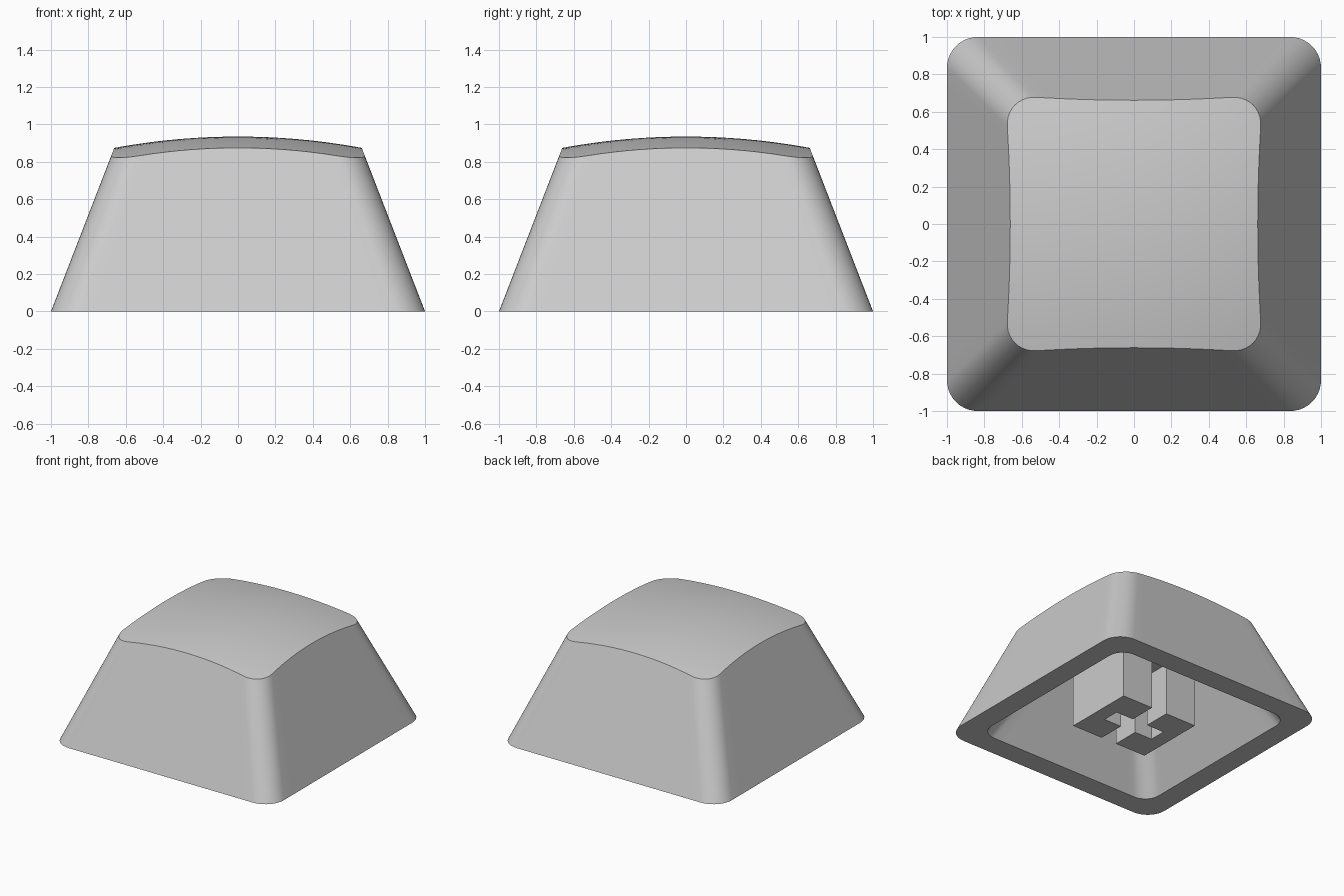
import bpy, bmesh, math

cube = bpy.data.objects.get("Cube")
if cube:
    bpy.data.objects.remove(cube, do_unlink=True)

SLOPE = 0.387      # inward lean of the outer walls per unit of height
CEILING = 0.62     # height of the flat underside of the top
SLOT_DEPTH = 0.43  # height of the slot's end inside the stem
DOME_TOP, DOME_RADIUS = 0.935, 3.65

grey = bpy.data.materials.new("light_grey_plastic")
grey.use_nodes = True
colour = (0.6, 0.6, 0.6, 1)
grey.diffuse_color = colour
grey.node_tree.nodes["Principled BSDF"].inputs["Base Color"].default_value = colour


def dome(x, y):
    return DOME_TOP - DOME_RADIUS + math.sqrt(DOME_RADIUS ** 2 - x * x - y * y)


def rounded_square(half, radius, corner_steps=10, side_steps=16):
    """Outline points, counter-clockwise, with subdivided straight sides."""
    pts = []
    c = half - radius
    for quarter in range(4):
        a0 = quarter * math.pi / 2
        ca, sa = round(math.cos(a0)), round(math.sin(a0))
        local = [(half, -c + 2 * c * i / side_steps) for i in range(side_steps)]
        for i in range(corner_steps):
            a = math.pi / 2 * i / corner_steps
            local.append((c + radius * math.cos(a), c + radius * math.sin(a)))
        pts += [(x * ca - y * sa, x * sa + y * ca) for x, y in local]
    return pts


def finish(bm, name):
    bmesh.ops.recalc_face_normals(bm, faces=bm.faces)
    mesh = bpy.data.meshes.new(name)
    bm.to_mesh(mesh)
    bm.free()
    mesh.materials.append(grey)
    obj = bpy.data.objects.new(name, mesh)
    bpy.context.collection.objects.link(obj)
    return obj


def prism(name, outline, bottom, top):
    """Upright solid with the given outline."""
    bm = bmesh.new()
    face = bm.faces.new([bm.verts.new((x, y, bottom)) for x, y in outline])
    solid = bmesh.ops.extrude_face_region(bm, geom=[face], use_keep_orig=True)
    raised = [g for g in solid["geom"] if isinstance(g, bmesh.types.BMVert)]
    bmesh.ops.translate(bm, verts=raised, vec=(0, 0, top - bottom))
    return finish(bm, name)


# Rim where the leaning walls meet the dome
count = len(rounded_square(1, 0.16))
rim = []
for i in range(count):
    z = DOME_TOP
    for _ in range(8):
        x, y = rounded_square(1 - SLOPE * z, 0.155)[i]
        z = dome(x, y)
    rim.append((x, y, z))

# Loops running from the dome, down the outside and up the inside
loops = []
for step in range(1, 12):
    f = step / 12
    loops.append([(x * f, y * f, dome(x * f, y * f)) for x, y, _ in rim])
loops.append(rim)
loops.append([(x, y, 0) for x, y in rounded_square(1, 0.165)])
loops.append([(x, y, 0) for x, y in rounded_square(0.82, 0.13)])
loops.append([(x, y, CEILING) for x, y in rounded_square(0.48, 0.13)])

# Hollow cap shell
bm = bmesh.new()
rings = [[bm.verts.new(p) for p in loop] for loop in loops]
for upper, lower in zip(rings, rings[1:]):
    for i in range(count):
        j = (i + 1) % count
        bm.faces.new((upper[i], lower[i], lower[j], upper[j]))
centre = bm.verts.new((0, 0, DOME_TOP))
for i in range(count):
    bm.faces.new((centre, rings[0][i], rings[0][(i + 1) % count]))
bm.faces.new(rings[-1])
shell = finish(bm, "cap_shell")
bpy.ops.object.select_all(action="DESELECT")
shell.select_set(True)
bpy.context.view_layer.objects.active = shell
bpy.ops.object.shade_smooth_by_angle(angle=math.radians(30))

# Mounting stem: two mirrored halves that leave a cross-shaped slot
slot, arm, width, depth = 0.07, 0.23, 0.35, 0.295
half_outline = [(slot, -depth), (width, -depth), (width, depth), (slot, depth),
                (slot, slot), (arm, slot), (arm, -slot), (slot, -slot)]
for side, name in ((1, "stem_left"), (-1, "stem_right")):
    prism(name, [(side * x, y) for x, y in half_outline], 0, SLOT_DEPTH)

# Solid stem root above the slot
root = [(-width, -depth), (width, -depth), (width, depth), (-width, depth)]
prism("stem_root", root, SLOT_DEPTH, CEILING + 0.02)
